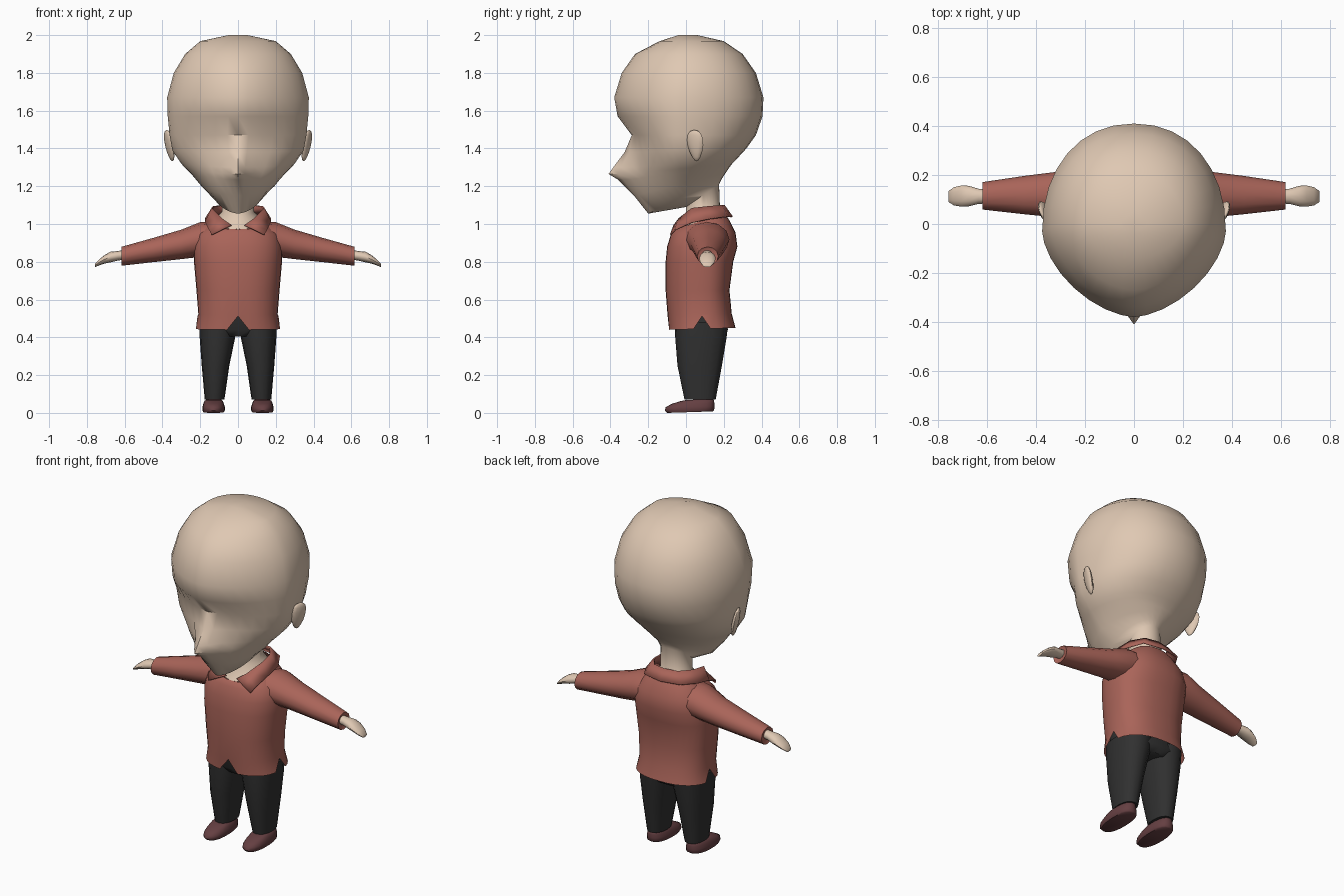
import bpy, bmesh, math
from mathutils import Matrix


def material(name, rgb):
    m = bpy.data.materials.new(name)
    m.diffuse_color = (*rgb, 1)
    return m


SKIN = material("skin", (0.74, 0.58, 0.45))
SHIRT = material("brick_red_cloth", (0.40, 0.128, 0.10))
PANTS = material("charcoal_cloth", (0.03, 0.03, 0.03))
SHOES = material("maroon_leather", (0.13, 0.05, 0.054))


def finish(bm, name, mat, mirror=False, angle=50):
    bmesh.ops.recalc_face_normals(bm, faces=bm.faces)
    me = bpy.data.meshes.new(name)
    bm.to_mesh(me)
    bm.free()
    me.materials.append(mat)
    ob = bpy.data.objects.new(name, me)
    bpy.context.collection.objects.link(ob)
    bpy.context.view_layer.objects.active = ob
    ob.select_set(True)
    bpy.ops.object.shade_smooth_by_angle(angle=math.radians(angle))
    ob.select_set(False)
    if mirror:
        ob.modifiers.new("mirror", 'MIRROR')
    return ob


def loft(rings, caps=(True, True)):
    """Skin a list of closed rings with quads."""
    bm = bmesh.new()
    loops = [[bm.verts.new(p) for p in r] for r in rings]
    n = len(loops[0])
    for a, b in zip(loops, loops[1:]):
        for i in range(n):
            j = (i + 1) % n
            bm.faces.new((a[i], a[j], b[j], b[i]))
    for use, loop in zip(caps, (loops[0], loops[-1])):
        if use:
            bm.faces.new(loop)
    return bm


def level(zf, zb, yf, yb, w, ym=None, pf=2.0, pb=2.0, xc=0.0, n=32, nose=0.0):
    """Rounded ring, tilted from height zf at the front to zb at the back."""
    ym = (yf + yb) / 2 if ym is None else ym
    pts = []
    for i in range(n):
        a = 2 * math.pi * i / n
        s, c = math.sin(a), math.cos(a)
        e = 2 / (pf if c > 0 else pb)
        x = w * math.copysign(abs(s) ** e, s)
        k = abs(c) ** e
        y = ym + ((yf - ym) if c > 0 else (yb - ym)) * k
        z = zf + (zb - zf) * (y - yf) / (yb - yf)
        if c > 0:
            y -= nose * max(0, 1 - abs(x) / 0.095)
        pts.append((xc + x, y, z))
    return pts


def section(x, zc, hz, yc, hy, n=12):
    """Oval ring across the arm direction."""
    return [(x, yc + hy * math.cos(2 * math.pi * i / n),
             zc + hz * math.sin(2 * math.pi * i / n)) for i in range(n)]


# Head: cranium, brow, pointed nose, jaw, neck and open-collar chest
head = [
    (2.0, 2.0, -.04, .06, .05, 0, 2, 0), (1.968, 1.968, -.14, .20, .20, 0, 1.9, 0),
    (1.90, 1.90, -.27, .30, .28, 0, 1.8, 0), (1.80, 1.80, -.34, .37, .34, -.01, 1.7, 0),
    (1.67, 1.67, -.38, .41, .375, -.03, 1.65, 0), (1.57, 1.57, -.362, .405, .372, -.03, 1.65, 0),
    (1.47, 1.47, -.275, .37, .362, -.03, 1.75, .012), (1.38, 1.40, -.285, .32, .347, -.03, 1.65, .04),
    (1.30, 1.34, -.295, .265, .30, -.03, 1.6, .09), (1.265, 1.32, -.30, .245, .275, -.03, 1.6, .11),
    (1.235, 1.30, -.30, .23, .25, -.03, 1.6, .06), (1.15, 1.27, -.275, .21, .20, -.03, 1.6, 0),
    (1.055, 1.24, -.20, .19, .13, 0, 1.6, 0), (1.09, 1.21, 0, .175, .085, .09, 2, 0),
    (1.05, 1.08, 0, .18, .085, .09, 2, 0), (.972, 1.05, -.06, .195, .132, .08, 2, 0)]
finish(loft([level(zf, zb, yf, yb, w, ym, pf, 2.15 if zf > 1.2 else 2, nose=ns)
             for zf, zb, yf, yb, w, ym, pf, ns in head]), "head_and_neck", SKIN)

# Ears: flattened leaves flaring out toward the back
bm = bmesh.new()
bmesh.ops.create_uvsphere(bm, u_segments=12, v_segments=8, radius=1)
for v in bm.verts:
    v.co.y *= 0.75 + 0.25 * v.co.z
bmesh.ops.transform(bm, verts=bm.verts, matrix=(
    Matrix.Translation((.362, .05, 1.415)) @ Matrix.Rotation(-.4, 4, 'Z')
    @ Matrix.Rotation(.2, 4, 'Y') @ Matrix.Diagonal((.018, .06, .085, 1))))
finish(bm, "ear", SKIN, True)

# Shirt body, with notches in the hem at the front and sides
torso = [
    (.44, .45, -.092, .262, .226), (.52, .525, -.098, .242, .21), (.65, .65, -.108, .23, .22),
    (.80, .80, -.108, .25, .233), (.88, .88, -.10, .272, .235), (.945, .955, -.08, .262, .215),
    (.965, 1.02, -.068, .23, .17), (.972, 1.055, -.06, .205, .137)]
rings = [level(*t, ym=.085, pf=2.4, pb=2.4) for t in torso]
for i in (0, 8, 24):
    x, y, z = rings[0][i]
    rings[0][i] = (x * .95, y, .512)
finish(loft(rings, (False, False)), "shirt_body", SHIRT)

# Sleeves
finish(loft([section(*s) for s in (
    (.10, .925, .09, .10, .12), (.20, .918, .092, .115, .115), (.30, .892, .078, .12, .095),
    (.45, .862, .064, .118, .078), (.618, .829, .05, .115, .056), (.612, .83, .038, .112, .042))]),
    "sleeve", SHIRT, True)

# Hands
finish(loft([section(*s) for s in (
    (.59, .838, .026, .112, .028), (.635, .832, .025, .113, .031), (.675, .825, .028, .114, .042),
    (.705, .814, .023, .114, .043), (.735, .797, .016, .113, .037), (.758, .780, .009, .112, .022))]),
    "hand", SKIN, True)

# Folded collar: upper edge and lower edge from front to back
upper = [(.035, -.066, .995), (.085, -.04, 1.03), (.14, .03, 1.085), (.13, .12, 1.095),
         (.08, .19, 1.10), (0, .205, 1.10)]
lower = [(.14, -.085, .945), (.155, -.06, .972), (.175, .03, 1.01), (.175, .13, 1.03),
         (.12, .225, 1.042), (0, .248, 1.04)]
bm = bmesh.new()
u, l = [[bm.verts.new(p) for p in edge] for edge in (upper, lower)]
for i in range(5):
    bm.faces.new((u[i], l[i], l[i + 1], u[i + 1]))
collar = finish(bm, "collar", SHIRT, True)
collar.modifiers.new("thickness", 'SOLIDIFY').thickness = .008

# Trousers: hips and tapering legs
finish(loft([level(*t, pf=2.4, pb=2.4, n=24) for t in (
    (.405, .405, -.03, .195, .13), (.44, .44, -.055, .222, .197), (.60, .60, -.06, .20, .19))]),
    "hips", PANTS)
finish(loft([level(*t[:5], xc=t[5], pf=2.3, pb=2.3, n=16) for t in (
    (.48, .48, -.06, .225, .10, .104), (.40, .40, -.057, .215, .094, .109),
    (.25, .25, -.045, .19, .073, .119), (.07, .07, -.008, .157, .052, .124))]),
    "trouser_leg", PANTS, True)

# Shoes
finish(loft([level(*t, ym=.03, xc=.129, pf=2.3, pb=2.4, n=20) for t in (
    (0, .008, -.10, .142, .054), (.012, .014, -.112, .149, .059), (.03, .035, -.108, .151, .059),
    (.048, .052, -.075, .15, .054), (.062, .068, -.03, .148, .048), (.068, .074, .0, .14, .04))]),
    "shoe", SHOES, True)
